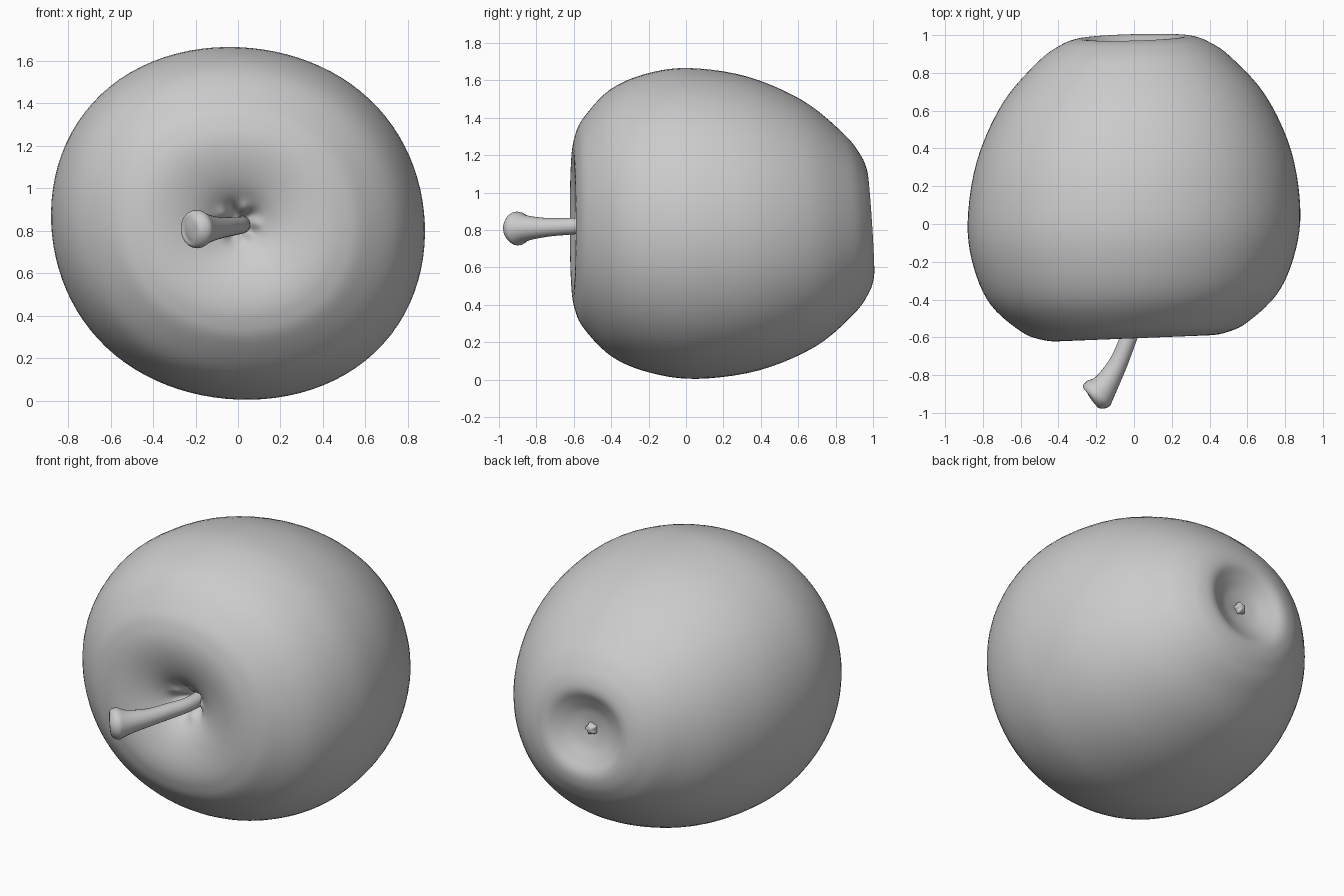
import bpy, bmesh, math
from mathutils import Vector

if "Cube" in bpy.data.objects:
    bpy.data.objects.remove(bpy.data.objects["Cube"])

CZ = 0.835  # height of the fruit's axis


def spline(pts, steps):
    """Catmull-Rom curve through points of any dimension."""
    p = [Vector(q) for q in pts]
    p = [2 * p[0] - p[1]] + p + [2 * p[-1] - p[-2]]
    out = []
    for i in range(1, len(p) - 2):
        a, b, c, d = p[i - 1:i + 3]
        for s in range(steps):
            t = s / steps
            out.append(0.5 * (2 * b + (c - a) * t + (2 * a - 5 * b + 4 * c - d) * t * t
                              + (3 * b - a - 3 * c + d) * t ** 3))
    return out + [p[-2]]


def skin(name, rings):
    """Closed tube through a list of equal rings, both ends capped by a fan."""
    bm = bmesh.new()
    vs = [[bm.verts.new(v) for v in r] for r in rings]
    n = len(vs[0])
    for a, b in zip(vs, vs[1:]):
        for j in range(n):
            k = (j + 1) % n
            bm.faces.new((a[j], a[k], b[k], b[j]))
    for ring in (vs[0], vs[-1]):
        mid = bm.verts.new(sum((v.co for v in ring), Vector()) / n)
        for j in range(n):
            bm.faces.new((ring[j], ring[(j + 1) % n], mid))
    bmesh.ops.recalc_face_normals(bm, faces=bm.faces)
    for f in bm.faces:
        f.smooth = True
    me = bpy.data.meshes.new(name)
    bm.to_mesh(me)
    bm.free()
    ob = bpy.data.objects.new(name, me)
    bpy.context.collection.objects.link(ob)
    return ob


# Apple body: (relative radius, y) from stem cavity to blossom end
profile = [(0.01, -0.40), (0.05, -0.42), (0.11, -0.485), (0.21, -0.55), (0.33, -0.59),
           (0.45, -0.605), (0.56, -0.592), (0.68, -0.545), (0.86, -0.40), (0.963, -0.20),
           (1.0, 0.04), (0.945, 0.36), (0.79, 0.66), (0.58, 0.87), (0.45, 0.952),
           (0.36, 0.983), (0.29, 0.985), (0.22, 0.957), (0.14, 0.925), (0.06, 0.91), (0.01, 0.905)]
N = 96
rings = []
for r, y in spline(profile, 5):
    t = (y + 0.6) / 1.6
    ring = []
    for j in range(N):
        a = 2 * math.pi * j / N
        f = r * (1 - 0.02 * math.sin(2 * a) + 0.008 * (1 - math.cos(4 * a)))
        x, z = 0.88 * f * math.cos(a), 0.83 * f * math.sin(a)
        yy = y + (0.04 - 0.015 * t) * x - 0.065 * t * z
        if y < 0:  # small puckers around the stem
            yy -= 0.018 * math.exp(-((r - 0.09) / 0.035) ** 2) * math.cos(5 * a)
        ring.append((x, yy, CZ + z))
    rings.append(ring)
skin("apple_body", rings)

# Stem: (x, y, z, radius) along a bent path that flares at the tip
path = spline([(0.02, -0.36, 0.83, 0.042), (0.01, -0.5, 0.826, 0.041), (-0.035, -0.62, 0.82, 0.045),
               (-0.085, -0.74, 0.814, 0.05), (-0.15, -0.85, 0.81, 0.068), (-0.19, -0.897, 0.808, 0.09),
               (-0.212, -0.922, 0.806, 0.078), (-0.222, -0.93, 0.805, 0.04)], 5)
pos = [Vector(p[:3]) for p in path]
rings = []
for i, p in enumerate(pos):
    tan = (pos[min(i + 1, len(pos) - 1)] - pos[max(i - 1, 0)]).normalized()
    side = tan.cross(Vector((0, 0, 1))).normalized()
    up = side.cross(tan)
    rings.append([p + path[i][3] * (side * math.cos(2 * math.pi * j / 24) + up * math.sin(2 * math.pi * j / 24))
                  for j in range(24)])
skin("stem", rings)

# Blossom remnant: small lobed knob in the rear dimple
rings = []
for i in range(1, 10):
    b = math.pi * i / 10
    ring = []
    for j in range(30):
        a = 2 * math.pi * j / 30
        r = 0.033 * math.sin(b) * (1 + 0.14 * math.cos(5 * a))
        ring.append((r * math.cos(a), 0.915 - 0.03 * math.cos(b), CZ + r * math.sin(a)))
    rings.append(ring)
skin("blossom_end", rings)
